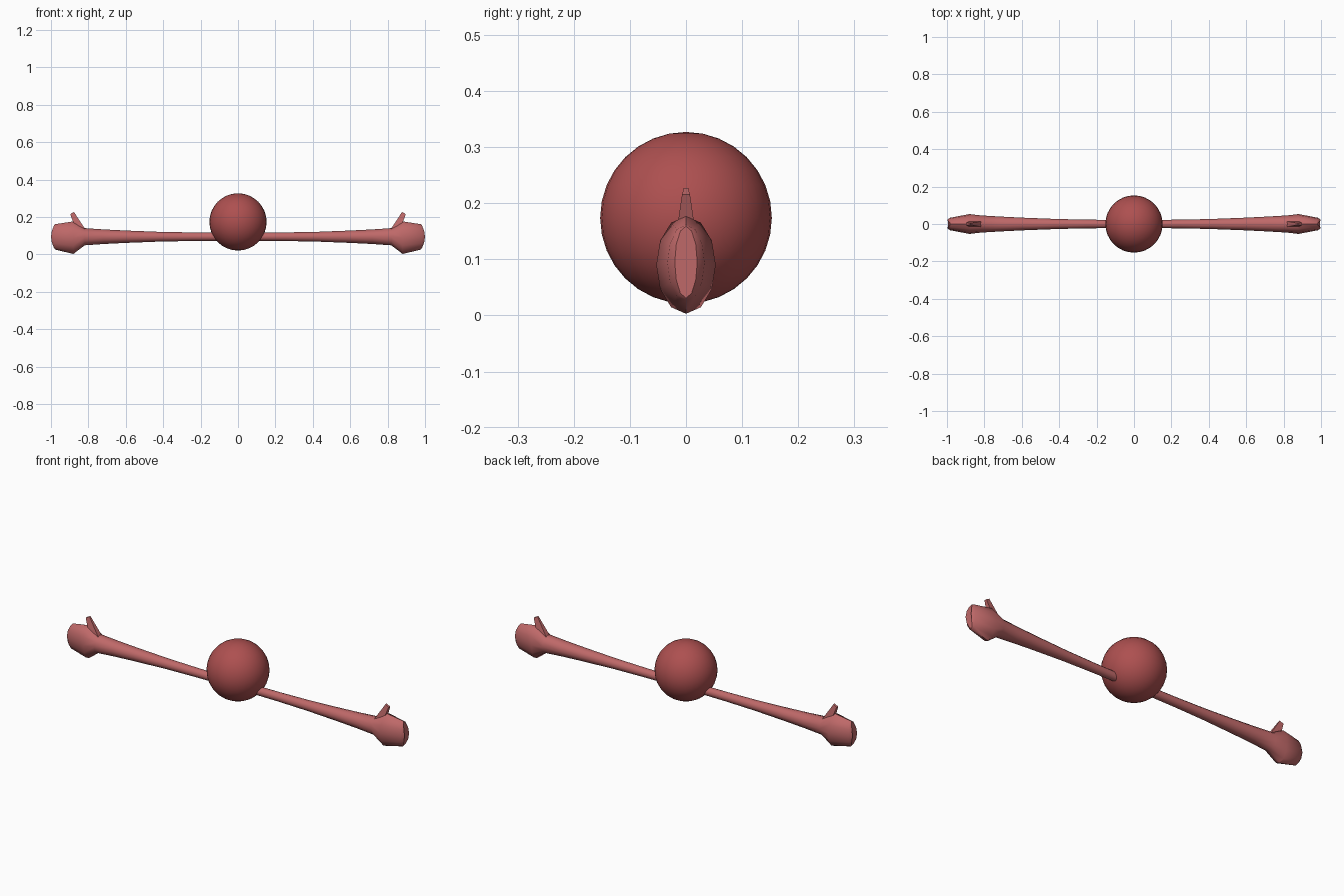
import bpy, bmesh, math

if "Cube" in bpy.data.objects:
    bpy.data.objects.remove(bpy.data.objects["Cube"])


def material(name, colour):
    m = bpy.data.materials.new(name)
    m.diffuse_color = (*colour, 1)
    m.use_nodes = True
    m.node_tree.nodes["Principled BSDF"].inputs["Base Color"].default_value = m.diffuse_color
    return m


body_red = material("body_red", (0.42, 0.08, 0.08))
arm_pink = material("arm_pink", (0.52, 0.14, 0.14))


def loft(name, rings, mat, angle):
    """Skin a list of closed point rings and cap both ends."""
    bm = bmesh.new()
    loops = [[bm.verts.new(p) for p in ring] for ring in rings]
    n = len(loops[0])
    for a, b in zip(loops, loops[1:]):
        for i in range(n):
            j = (i + 1) % n
            bm.faces.new((a[i], a[j], b[j], b[i]))
    bm.faces.new(loops[0])
    bm.faces.new(loops[-1])
    bmesh.ops.recalc_face_normals(bm, faces=bm.faces)
    mesh = bpy.data.meshes.new(name)
    bm.to_mesh(mesh)
    bm.free()
    mesh.materials.append(mat)
    ob = bpy.data.objects.new(name, mesh)
    bpy.context.collection.objects.link(ob)
    bpy.ops.object.select_all(action='DESELECT')
    ob.select_set(True)
    bpy.context.view_layer.objects.active = ob
    bpy.ops.object.shade_smooth_by_angle(angle=math.radians(angle))
    return ob


def section(side, x, z, ry, rz, bend=0.0, n=12):
    """Oval section across the arm; bend curves its top and bottom inwards."""
    pts = []
    for i in range(n):
        t = 2 * math.pi * i / n
        s = math.sin(t)
        pts.append((side * (x - bend * s * s), ry * math.cos(t), z + rz * s))
    return pts


# Round body
bpy.ops.mesh.primitive_uv_sphere_add(segments=32, ring_count=16, radius=0.153,
                                     location=(0, 0, 0.174))
body = bpy.context.object
body.name = "body"
body.data.materials.append(body_red)
bpy.ops.object.shade_smooth_by_angle(angle=math.radians(40))

# x, centre z, half width, half height
ARM = [(0.07, 0.095, 0.022, 0.022), (0.25, 0.095, 0.023, 0.023),
       (0.42, 0.095, 0.027, 0.026), (0.60, 0.095, 0.034, 0.033),
       (0.72, 0.095, 0.040, 0.039), (0.82, 0.095, 0.046, 0.046)]

for side, label in ((-1, "left"), (1, "right")):
    # Arm flaring into a flat mitten hand with a bowed end
    rings = [section(side, *r) for r in ARM]
    rings += [section(side, 0.88, 0.09, 0.053, 0.087),
              section(side, 0.985, 0.094, 0.033, 0.068, 0.008),
              section(side, 1.0, 0.095, 0.020, 0.064, 0.019)]
    loft(label + "_arm", rings, arm_pink, 35)

    # Thumb, tapering up and outwards
    base = [(0.810, -0.016, 0.125), (0.810, 0.016, 0.125),
            (0.875, 0.016, 0.155), (0.875, -0.016, 0.155)]
    tip = [(0.877, -0.004, 0.227), (0.877, 0.004, 0.227),
           (0.897, 0.007, 0.216), (0.897, -0.007, 0.216)]
    loft(label + "_thumb", [[(side * x, y, z) for x, y, z in r] for r in (base, tip)],
         arm_pink, 30)
